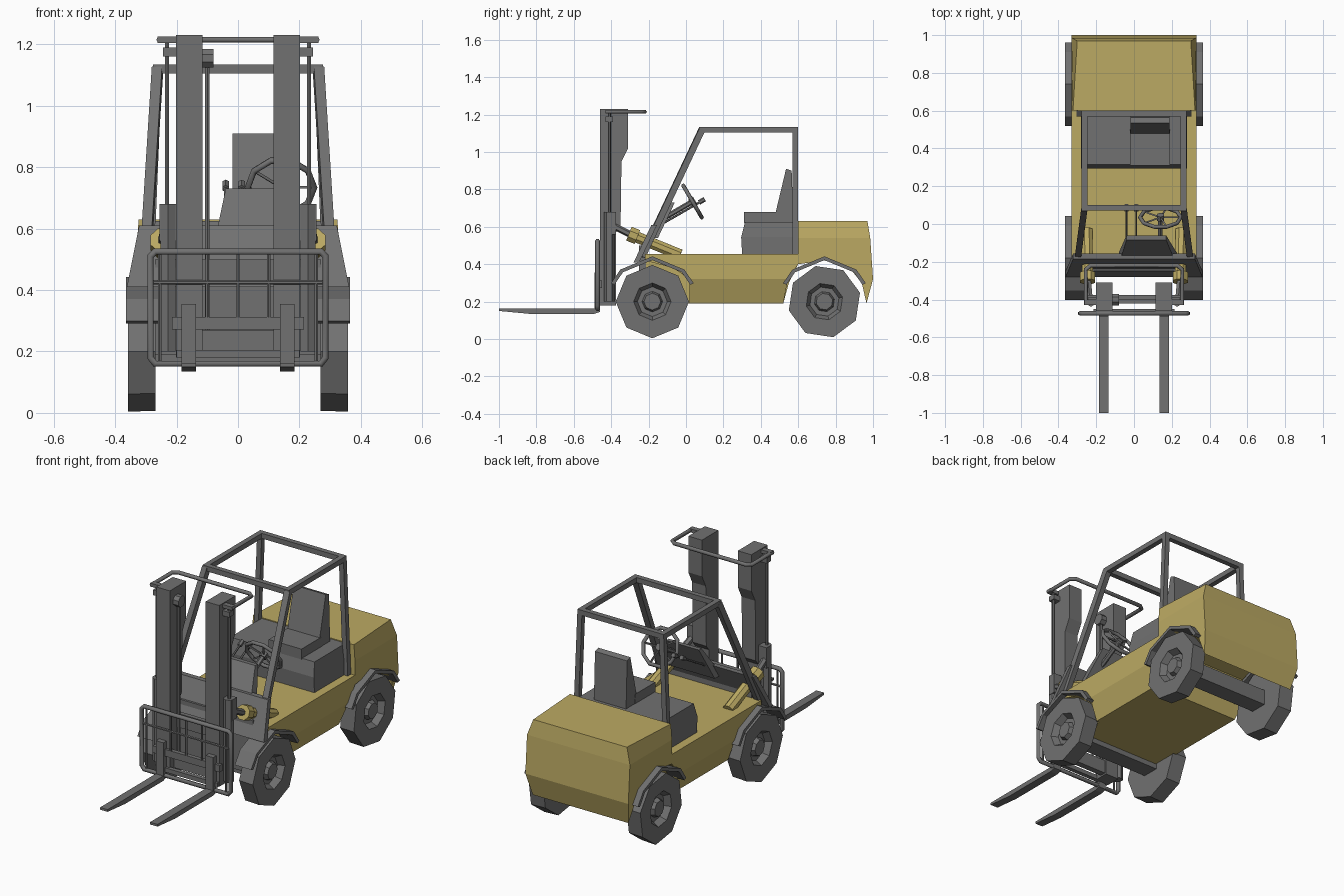
import bpy, bmesh, math
from mathutils import Vector, Matrix

cube = bpy.data.objects.get("Cube")
if cube:
    bpy.data.objects.remove(cube, do_unlink=True)


def material(name, rgb):
    m = bpy.data.materials.new(name)
    m.use_nodes = True
    m.diffuse_color = (*rgb, 1)
    m.node_tree.nodes["Principled BSDF"].inputs["Base Color"].default_value = (*rgb, 1)
    return m


GREY = material("dark grey", (0.165, 0.165, 0.165))
YELLOW = material("body yellow", (0.50, 0.40, 0.125))


def finish(name, bm, mat):
    bmesh.ops.recalc_face_normals(bm, faces=bm.faces)
    me = bpy.data.meshes.new(name)
    bm.to_mesh(me)
    bm.free()
    me.materials.append(mat)
    ob = bpy.data.objects.new(name, me)
    bpy.context.collection.objects.link(ob)
    return ob


def loft(name, rings, mat, closed=False):
    """Skin equal-length rings of points, capped unless closed in a loop."""
    bm = bmesh.new()
    vs = [[bm.verts.new(p) for p in ring] for ring in rings]
    n = len(rings[0])
    for a, b in zip(vs, vs[1:] + vs[:1] if closed else vs[1:]):
        for i in range(n):
            j = (i + 1) % n
            bm.faces.new((a[i], a[j], b[j], b[i]))
    if not closed:
        bm.faces.new(vs[0])
        bm.faces.new(vs[-1])
    return finish(name, bm, mat)


def rect(x0, x1, y0, y1, z):
    return [(x0, y0, z), (x1, y0, z), (x1, y1, z), (x0, y1, z)]


def box(name, x0, x1, y0, y1, z0, z1, mat=GREY):
    return loft(name, [rect(x0, x1, y0, y1, z0), rect(x0, x1, y0, y1, z1)], mat)


def prism(name, profile, x0, x1, mat=GREY):
    """Side profile (y, z) extruded across x."""
    return loft(name, [[(x, y, z) for y, z in profile] for x in (x0, x1)], mat)


def rod(name, p, q, r, mat=GREY, sides=6, r2=None):
    p, q = Vector(p), Vector(q)
    rot = (q - p).to_track_quat('Z', 'Y')
    turn = math.pi / sides
    rings = [[c + rot @ Vector((rad * math.cos(turn * (2 * i + 1)), rad * math.sin(turn * (2 * i + 1)), 0))
              for i in range(sides)] for c, rad in ((p, r), (q, r2 or r))]
    return loft(name, rings, mat)


def bar(name, p, q, w=0.03):
    return rod(name, p, q, w * 0.7, GREY, 4)


def tube(name, pts, r, cyclic=False):
    cu = bpy.data.curves.new(name, 'CURVE')
    cu.dimensions = '3D'
    cu.bevel_depth = r
    cu.bevel_resolution = 1
    cu.use_fill_caps = True
    sp = cu.splines.new('POLY')
    sp.points.add(len(pts) - 1)
    for pt, co in zip(sp.points, pts):
        pt.co = (*co, 1)
    sp.use_cyclic_u = cyclic
    cu.materials.append(GREY)
    ob = bpy.data.objects.new(name, cu)
    bpy.context.collection.objects.link(ob)
    return ob


# Chassis: centre core plus outer shell whose lower edge tucks inwards
prism("chassis_core", [(-.22, .455), (-.22, .22), (-.18, .19), (.52, .19), (.55, .30), (.6, .40), (.6, .454)],
      -.265, .265, YELLOW)
shell = prism("chassis_shell", [(-.22, .455), (-.22, .42), (-.07, .38), (.02, .32), (.02, .19),
              (.52, .19), (.545, .32), (.6, .40), (.6, .455)], -.33, .33, YELLOW)
mid = bmesh.new()
mid.from_mesh(shell.data)
bmesh.ops.bisect_plane(mid, geom=mid.verts[:] + mid.edges[:] + mid.faces[:],
                       plane_co=(0, 0, .32), plane_no=(0, 0, 1))
for v in mid.verts:
    if v.co.z < .25:
        v.co.x *= .86
mid.to_mesh(shell.data)
mid.free()

# Counterweight with sloped rear, chamfered top sides and wheel arch
weight = prism("counterweight", [(.6, .63), (.97, .63), (.985, .54), (1, .32), (.965, .19),
               (.94, .30), (.87, .385), (.74, .42), (.6, .40)], -.33, .33, YELLOW)
bm = bmesh.new()
bm.from_mesh(weight.data)
bmesh.ops.bisect_plane(bm, geom=bm.verts[:] + bm.edges[:] + bm.faces[:],
                       plane_co=(0, 0, .54), plane_no=(0, 0, 1))
for v in bm.verts:
    if v.co.z > .6:
        v.co.x *= .91 if v.co.y > .8 else .98
    elif v.co.z < .25:
        v.co.x *= .93
bm.to_mesh(weight.data)
bm.free()

# Wheels: octagonal turned profile (radius, distance from inner side), with fenders
tyre = [(.03, 0), (.193, 0), (.196, .09), (.10, .09), (.08, .055), (.055, .055), (.045, .08), (.01, .08)]
for s, side in ((-1, "right"), (1, "left")):
    for y, end, turn in ((-.18, "front", 0), (.74, "rear", 14)):
        rings = []
        for r, d in tyre:
            angles = [math.radians(45 * i + turn) for i in range(8)]
            rings.append([(s * (.268 + d), y + r * math.cos(a), .2 + r * math.sin(a)) for a in angles])
        loft(f"{end}_{side}_wheel", rings, GREY)
        arc = [math.radians(a) for a in (24, 45, 90, 135, 156)]
        edge = [(y + r * math.cos(a), .2 + r * math.sin(a))
                for r, seq in ((.242, arc), (.222, arc[::-1])) for a in seq]
        prism(f"{end}_{side}_fender", edge, s * .26, s * .365)
for y, end in ((-.18, "front"), (.74, "rear")):
    box(f"{end}_axle", -.28, .28, y - .05, y + .05, .16, .25)

# Front bulkhead, leaning cowl panel and dashboard
box("front_bulkhead", -.27, .27, -.25, -.215, .19, .50)
loft("cowl_panel", [rect(-.362, .362, -.28, -.25, .41), rect(-.322, .322, -.185, -.155, .61)], GREY)
loft("dashboard", [rect(-.08, .225, -.215, -.15, .54), rect(-.04, .17, -.085, -.06, .73)], GREY)

# Engine cover and seat
loft("engine_cover", [rect(-.28, .28, .30, .6, .455), rect(-.28, .28, .295, .6, .545),
                      rect(-.27, .27, .315, .6, .625)], GREY)
prism("seat_cushion", [(.31, .62), (.31, .68), (.49, .68), (.50, .62)], -.02, .19)
prism("seat_back", [(.475, .62), (.48, .68), (.535, .91), (.565, .90), (.575, .62)], -.018, .188)

# Overhead guard
for s, side in ((-1, "right"), (1, "left")):
    bar(f"{side}_front_post", (s * .305, -.235, .44), (s * .262, .085, 1.12), .034)
    bar(f"{side}_rear_post", (s * .29, .585, .45), (s * .262, .585, 1.12))
    bar(f"{side}_roof_rail", (s * .262, .07, 1.12), (s * .262, .6, 1.12))
for y, end in ((.085, "front"), (.585, "rear")):
    bar(f"{end}_roof_bar", (-.265, y, 1.12), (.265, y, 1.12))

# Steering wheel, column and levers
hub = Vector((.14, .035, .735))
axis = Vector((0, .86, .5))
u = Vector((0, -.5, .86))
rim = [hub + Vector((.108 * math.cos(a), 0, 0)) + u * (.105 * math.sin(a))
       for a in (math.radians(36 * i) for i in range(10))]
tube("steering_rim", rim, .011, True)
for i in range(0, 10, 2):
    rod("steering_spoke", hub, rim[i], .006, GREY, 4)
rod("steering_hub", hub - axis * .015, hub + axis * .015, .022)
rod("steering_column", hub - axis * .19, hub, .014)
for x in (-.04, .012):
    rod("control_lever", (x, -.12, .62), (x, .08, .735), .006)
    rod("lever_knob", (x, .07, .73), (x, .10, .748), .013)

# Mast, lift cylinders and tilt cylinders
for s, side in ((-1, "right"), (1, "left")):
    prism(f"{side}_mast_column", [(-.46, .18), (-.46, 1.23), (-.31, 1.23), (-.31, 1.02), (-.345, .95),
                                  (-.35, .60), (-.375, .57), (-.375, .18)], s * .115, s * .202)
    rod(f"{side}_lift_cylinder", (s * .228, -.41, .20), (s * .228, -.41, .68), .028)
    rod(f"{side}_lift_rod", (s * .231, -.41, .67), (s * .231, -.41, 1.22), .008)
    box(f"{side}_rod_bracket", s * .195, s * .245, -.43, -.39, 1.16, 1.19)
    rod(f"{side}_tilt_rod", (s * .235, -.39, .605), (s * .245, -.28, .55), .018)
    rod(f"{side}_tilt_cylinder", (s * .245, -.30, .56), (s * .25, -.03, .45), .032, YELLOW, 8)
    rod(f"{side}_tilt_collar", (s * .245, -.305, .563), (s * .245, -.26, .545), .043, YELLOW, 8)
    box(f"{side}_tilt_bracket", s * .20, s * .255, -.42, -.375, .56, .68)
rod("hose", (-.1, -.40, .23), (-.1, -.40, 1.15), .008)
rod("hose_pulley", (-.12, -.40, 1.155), (-.08, -.40, 1.155), .033, GREY, 8)
tube("mast_top_loop", [(-.255, -.43, 1.215), (-.255, -.24, 1.215), (-.23, -.22, 1.215),
                       (.23, -.22, 1.215), (.255, -.24, 1.215), (.255, -.43, 1.215)], .011)
for s in (-1, 1):
    box("loop_mount", s * .19, s * .262, -.43, -.40, 1.205, 1.225)
box("mast_lower_beam", -.2, .2, -.42, -.385, .19, .27)
box("mast_middle_beam", -.2, .2, -.40, -.375, .42, .50)

# Load backrest and fork carriage
outer = [(sx * a, -.473, z) for sx, a, z in
         ((-1, .27, .16), (1, .27, .16), (1, .285, .18), (1, .285, .51), (1, .27, .525),
          (-1, .27, .525), (-1, .285, .51), (-1, .285, .18))]
tube("backrest_frame", outer, .0125, True)
rod("backrest_crossbar", (-.28, -.473, .425), (.28, -.473, .425), .007)
for x in (-.255, -.1, 0, .1, .255):
    rod("backrest_upright", (x, -.473, .16 if abs(x) > .2 else .31), (x, -.473, .525), .006)
box("carriage_bar", -.215, .215, -.475, -.45, .272, .312)
box("carriage_lower_bar", -.20, .20, -.475, -.45, .18, .205)

# Forks
for s, side in ((-1, "right"), (1, "left")):
    prism(f"{side}_fork", [(-.46, .355), (-.46, .145), (-.49, .135), (-.84, .135), (-1, .15), (-1, .163),
                           (-.49, .163), (-.49, .355)], s * .16 - .024, s * .16 + .024)
